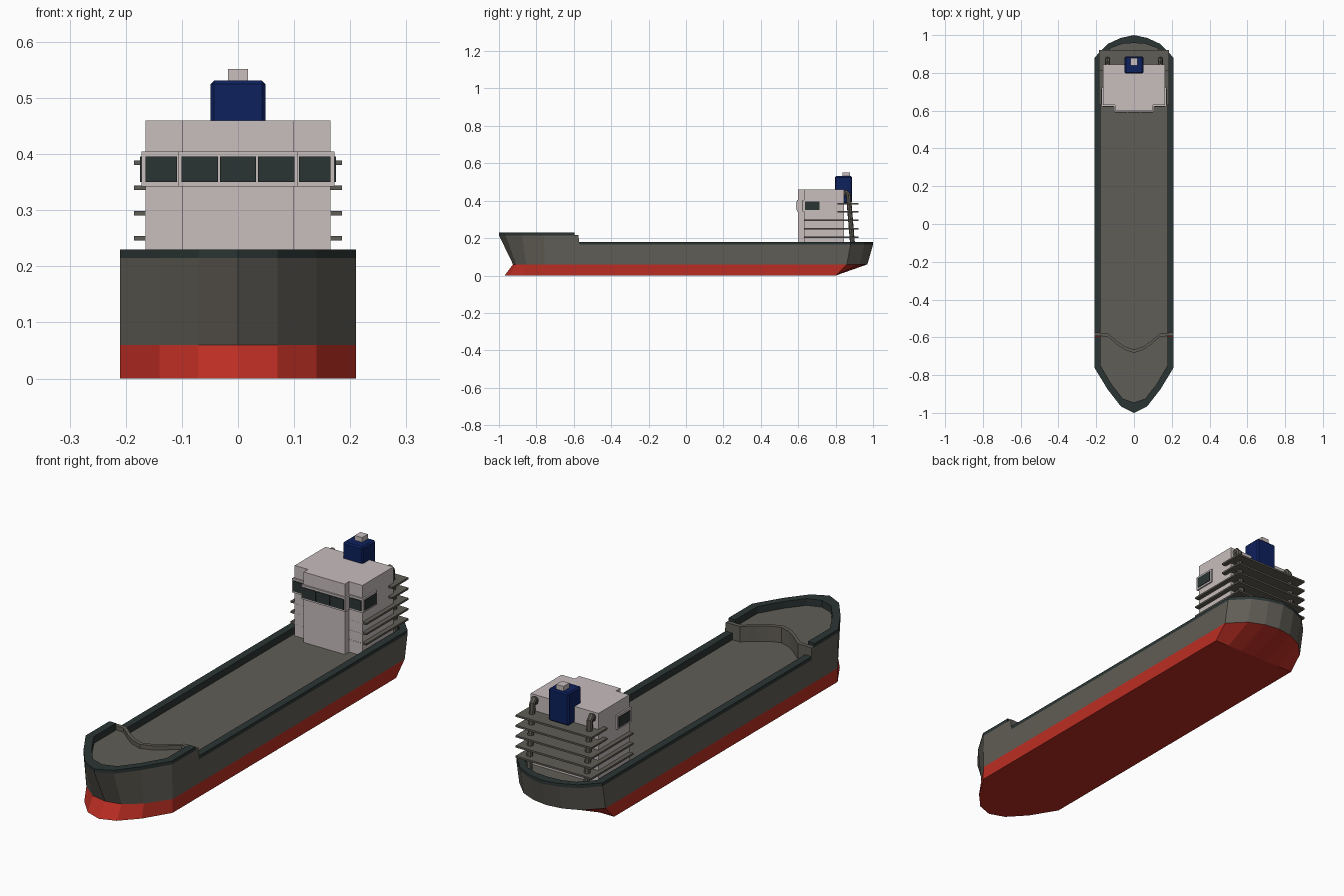
import bpy, bmesh, math
from mathutils import Vector

if "Cube" in bpy.data.objects:
    bpy.data.objects.remove(bpy.data.objects["Cube"])


def material(name, rgb):
    m = bpy.data.materials.new(name)
    m.diffuse_color = (*rgb, 1)
    m.use_nodes = True
    m.node_tree.nodes["Principled BSDF"].inputs["Base Color"].default_value = m.diffuse_color
    return m


RED = material("red_bottom_paint", (0.50, 0.027, 0.017))
GREY = material("warm_grey_steel", (0.118, 0.110, 0.092))
DARK = material("dark_green_black", (0.024, 0.036, 0.034))
PALE = material("pale_pinkish_white", (0.58, 0.51, 0.51))
BLUE = material("navy_blue", (0.004, 0.015, 0.11))


def finish(name, bm, *mats):
    bmesh.ops.recalc_face_normals(bm, faces=bm.faces[:])
    me = bpy.data.meshes.new(name)
    bm.to_mesh(me)
    bm.free()
    for m in mats:
        me.materials.append(m)
    ob = bpy.data.objects.new(name, me)
    bpy.context.collection.objects.link(ob)
    return ob


def boxes(name, mat, *bounds):
    """Each bound is x0, x1, y0, y1, z0, z1."""
    bm = bmesh.new()
    for x0, x1, y0, y1, z0, z1 in bounds:
        vs = bmesh.ops.create_cube(bm, size=1)["verts"]
        for v in vs:
            v.co = Vector((x1 if v.co.x > 0 else x0, y1 if v.co.y > 0 else y0,
                           z1 if v.co.z > 0 else z0))
    return finish(name, bm, mat)


def mirrored(half):
    """Close a half path that starts and ends on x = 0 into a full ring."""
    return half + [(-p[0], *p[1:]) for p in reversed(half) if p[0] > 1e-6]


def loft(bm, rows, closed):
    """Join rows of points with quads."""
    vr = [[bm.verts.new(p) for p in r] for r in rows]
    n = len(vr[0])
    for a, b in zip(vr, vr[1:]):
        for i in range(n if closed else n - 1):
            j = (i + 1) % n
            bm.faces.new((a[i], a[j], b[j], b[i]))
    return vr


# Hull stations, bow to stern: x, y at keel, y at waterline, y at top, top z
FORE, MAIN = 0.215, 0.165
ST = [(0, -0.97, -0.925, -1.0, FORE), (0.07, -0.945, -0.91, -0.965, FORE),
      (0.14, -0.87, -0.855, -0.875, FORE), (0.21, -0.755, -0.755, -0.76, FORE),
      (0.21, -0.575, -0.575, -0.575, FORE), (0.21, -0.57, -0.57, -0.57, MAIN),
      (0.21, 0.80, 0.86, 0.88, MAIN), (0.14, 0.80, 0.93, 0.953, MAIN),
      (0.07, 0.80, 0.96, 0.985, MAIN), (0, 0.80, 0.97, 1.0, MAIN)]

bm = bmesh.new()
rings = loft(bm, [mirrored([(s[0], s[1], 0) for s in ST]),
                  mirrored([(s[0], s[2], 0.06) for s in ST]),
                  mirrored([(s[0], s[3], s[4]) for s in ST])], True)
bm.faces.new(rings[0])
for f in bm.faces:
    f.material_index = 0 if f.calc_center_median().z < 0.06 else 1
finish("hull", bm, RED, GREY)


# Bulwark rims and the decks inside them
def inner(p):
    x, y = p
    depth = 1 - 0.8 * abs(x) / 0.21
    if abs(y) < 0.7:
        depth = 0
    return (x * 0.843, y - math.copysign(0.042 if y > 0 else 0.055, y) * depth)


def rim(name, path, z_hull, z_top, z_deck):
    ins = [inner(p) for p in path]
    bm = bmesh.new()
    rows = loft(bm, [[(*p, z_hull) for p in path], [(*p, z_top) for p in path],
                     [(*p, z_top) for p in ins], [(*p, z_deck) for p in ins]], False)
    for k in (0, -1):
        bm.faces.new([r[k] for r in rows])
    finish(name, bm, DARK)
    return ins


def flat(name, pts, z):
    bm = bmesh.new()
    f = bm.faces.new([bm.verts.new((*p, z)) for p in pts])
    if f.normal.z < 0:
        f.normal_flip()
    me_ob = finish(name, bm, GREY)
    me = me_ob.data
    if me.polygons[0].normal.z < 0:
        me.flip_normals()


def across(half):
    """Path from +x side over the centre line to -x side."""
    return half + [(-x, y) for x, y in reversed(half) if x > 1e-6]


bow = across([(0.21, -0.595)] + [(s[0], s[3]) for s in ST[3::-1]])
aft = across([(0.21, -0.575)] + [(s[0], s[3]) for s in ST[6:]])
bow_in = rim("forecastle_rim", bow, FORE, 0.23, 0.20)
aft_in = rim("main_rim", aft, MAIN, 0.18, 0.15)

# Forecastle break: curved lip across the ship
curve = across([(0.2095, -0.575), (0.142, -0.577), (0.115, -0.598), (0.09, -0.62),
                (0.05, -0.648), (0, -0.665)])
bm = bmesh.new()
back = [(x, y - 0.018) for x, y in curve]
rows = loft(bm, [[(*p, 0.15) for p in curve], [(*p, 0.218) for p in curve],
                 [(*p, 0.218) for p in back], [(*p, 0.15) for p in back]], False)
for k in (0, -1):
    bm.faces.new([r[k] for r in rows])
finish("forecastle_lip", bm, GREY)

flat("forecastle_deck", bow_in + [(x, y - 0.01) for x, y in reversed(curve[1:-1])], 0.20)
flat("main_deck", aft_in + [(-0.177, -0.69), (0.177, -0.69)], 0.15)

# Deckhouse with a stepped front, and the bridge window band around it
boxes("deckhouse", PALE, (-0.165, 0.165, 0.63, 0.845, 0.15, 0.46),
      (-0.10, 0.10, 0.60, 0.64, 0.15, 0.46))
boxes("window_frame", PALE, (-0.172, 0.172, 0.623, 0.722, 0.342, 0.405),
      (-0.107, 0.107, 0.593, 0.64, 0.342, 0.405))
panes = [(c - 0.0325, c + 0.0325, 0.590, 0.594, 0.35, 0.396) for c in (-0.0685, 0, 0.0685)]
for s in (-1, 1):
    xs = sorted((s * 0.109, s * 0.165))
    panes.append((*xs, 0.620, 0.624, 0.35, 0.396))
    xs = sorted((s * 0.171, s * 0.175))
    panes.append((*xs, 0.635, 0.714, 0.35, 0.396))
boxes("bridge_windows", DARK, *panes)

# Balcony decks: three long lower ones, two short upper ones
boxes("balconies", GREY, *[(-0.185, 0.185, 0.63 if i < 3 else 0.81, 0.922,
                            0.201 + 0.045 * i, 0.209 + 0.045 * i) for i in range(5)])

# Slanted pipes behind the house
path = [(0.835, 0.425), (0.845, 0.44), (0.858, 0.446), (0.868, 0.435), (0.892, 0.15)]
for side, s in (("left", -1), ("right", 1)):
    bm = bmesh.new()
    rows = []
    for i, (y, z) in enumerate(path):
        a, b = path[max(i - 1, 0)], path[min(i + 1, len(path) - 1)]
        t = Vector((0, b[0] - a[0], b[1] - a[1])).normalized()
        n = t.cross(Vector((1, 0, 0)))
        rows.append([Vector((s * 0.14, y, z)) + 0.013 * (
            Vector((1, 0, 0)) * math.cos(k * math.pi / 4) + n * math.sin(k * math.pi / 4))
            for k in range(8)])
    rows = loft(bm, rows, True)
    bm.faces.new(rows[0])
    bm.faces.new(rows[-1])
    finish("pipe_" + side, bm, GREY)

# Funnel and exhaust
funnel = boxes("funnel", BLUE, (-0.049, 0.049, 0.797, 0.888, 0.388, 0.531))
bev = funnel.modifiers.new("bevel", "BEVEL")
bev.width = 0.006
bev.segments = 1
boxes("exhaust", PALE, (-0.018, 0.018, 0.838, 0.878, 0.52, 0.552))
